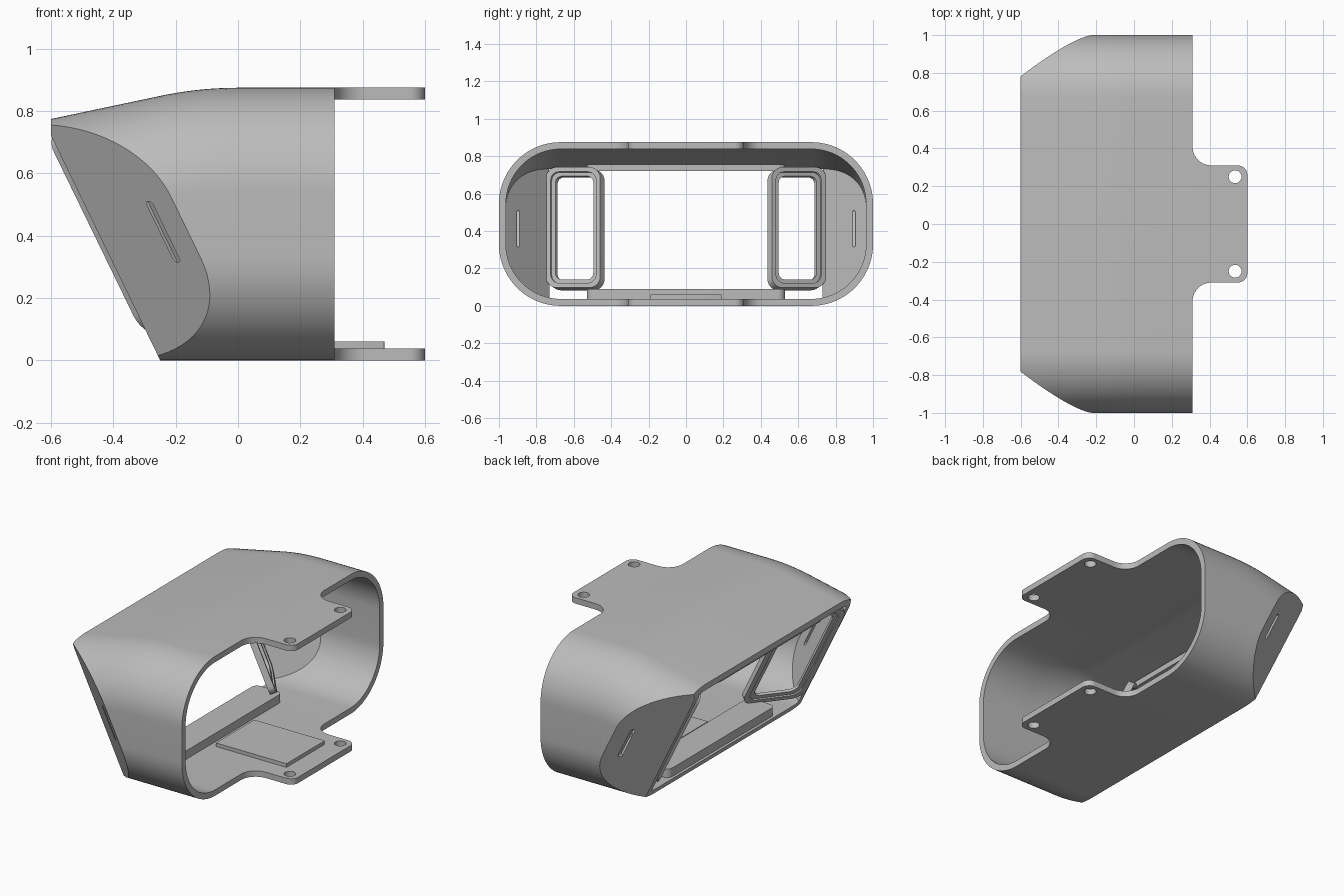
import bpy, bmesh
from math import sin, cos, pi, radians
from mathutils import Matrix

if "Cube" in bpy.data.objects:
    bpy.data.objects.remove(bpy.data.objects["Cube"], do_unlink=True)

grey = bpy.data.materials.new("plain grey")
grey.use_nodes = True
grey.diffuse_color = (0.5, 0.5, 0.5, 1)
grey.node_tree.nodes["Principled BSDF"].inputs["Base Color"].default_value = grey.diffuse_color

LEAN = 0.486      # x run of the slanted front per unit of height
FRONT = -0.25     # where the slanted front meets the ground
TAPER = 0.8       # widening of the angled cheeks
WALL = 0.037
HEIGHT = 0.875
BACK = 0.31


def add_object(name, mesh):
    obj = bpy.data.objects.new(name, mesh)
    bpy.context.collection.objects.link(obj)
    mesh.materials.clear()
    mesh.materials.append(grey)
    return obj


def smooth(obj):
    bpy.ops.object.select_all(action='DESELECT')
    obj.select_set(True)
    bpy.context.view_layer.objects.active = obj
    bpy.ops.object.shade_smooth_by_angle(angle=radians(28))


def arc(cx, cy, r, start, end, n=10):
    angles = [radians(start + (end - start) * i / n) for i in range(n + 1)]
    return [(cx + r * cos(a), cy + r * sin(a)) for a in angles]


def rounded(x0, x1, y0, y1, r, n=10):
    corners = [(x1 - r, y1 - r), (x0 + r, y1 - r), (x0 + r, y0 + r), (x1 - r, y0 + r)]
    return [p for i, c in enumerate(corners) for p in arc(*c, r, 90 * i, 90 * i + 90, n)]


def plate(name, loops, low, high, matrix=Matrix()):
    """Extrude flat outlines (later loops are holes), then place the mesh."""
    curve = bpy.data.curves.new(name, 'CURVE')
    curve.dimensions = '2D'
    curve.fill_mode = 'BOTH'
    curve.extrude = (high - low) / 2
    for loop in loops:
        spline = curve.splines.new('POLY')
        spline.points.add(len(loop) - 1)
        for point, (x, y) in zip(spline.points, loop):
            point.co = (x, y, 0, 1)
        spline.use_cyclic_u = True
    temp = bpy.data.objects.new(name + " outline", curve)
    mesh = bpy.data.meshes.new_from_object(temp)
    bpy.data.objects.remove(temp)
    mesh.transform(matrix @ Matrix.Translation((0, 0, (low + high) / 2)))
    bm = bmesh.new()
    bm.from_mesh(mesh)
    bmesh.ops.remove_doubles(bm, verts=bm.verts, dist=1e-5)
    bmesh.ops.recalc_face_normals(bm, faces=bm.faces)
    bm.to_mesh(mesh)
    bm.free()
    obj = add_object(name, mesh)
    smooth(obj)
    return obj


def roof(x):
    bend, slope = 0.25, 0.211
    if x >= 0:
        return HEIGHT
    if x > -bend:
        return HEIGHT - slope * x * x / (2 * bend)
    return HEIGHT - slope * (-x - bend / 2)


def hull(name, inset, x_end, trim_front):
    """Loft rounded sections along x, then slice the cheeks and the front."""
    bm = bmesh.new()
    stations = [-0.85, -0.6] + [-0.25 + 0.025 * i for i in range(11)] + [x_end]
    rings = []
    for x in stations:
        outline = rounded(inset - 1, 1 - inset, inset, roof(x) - inset, 0.33 - inset, 20)
        rings.append([bm.verts.new((x, y, z)) for y, z in outline])
    for a, b in zip(rings, rings[1:]):
        for i in range(len(a)):
            j = (i + 1) % len(a)
            bm.faces.new((a[i], a[j], b[j], b[i]))
    bm.faces.new(rings[0])
    bm.faces.new(rings[-1])
    edge = 1 + TAPER * -0.04 - inset * 1.05
    cuts = [((0, s * edge, 0), (-TAPER, s, -TAPER * LEAN)) for s in (1, -1)]
    if trim_front:
        cuts += [((FRONT, 0, 0), (-1, 0, -LEAN)), ((-0.6, 0, 0), (-1, 0, 0))]
    for point, normal in cuts:
        bmesh.ops.bisect_plane(bm, geom=bm.verts[:] + bm.edges[:] + bm.faces[:], dist=1e-5,
                               plane_co=point, plane_no=normal, clear_outer=True)
        bmesh.ops.holes_fill(bm, edges=[e for e in bm.edges if e.is_boundary], sides=0)
    bmesh.ops.recalc_face_normals(bm, faces=bm.faces)
    mesh = bpy.data.meshes.new(name)
    bm.to_mesh(mesh)
    bm.free()
    return add_object(name, mesh)


# Hollow shell with a slot in each cheek
shell = hull("shell", 0, BACK, True)
cutters = [hull("cavity_cutter", WALL, 0.4, False)]
slot_place = Matrix(((1, -LEAN, 0, 0), (0, 0, 1, 0), (0, 1, 0, 0), (0, 0, 0, 1)))
slot = rounded(-0.05, -0.03, 0.315, 0.51, 0.0099, 6)
for side in (1, -1):
    cutters.append(plate("slot_cutter", [slot], side * 0.95 - 0.15, side * 0.95 + 0.15, slot_place))
for cutter in cutters:
    cutter.hide_render = True
    mod = shell.modifiers.new("cut", 'BOOLEAN')
    mod.operation = 'DIFFERENCE'
    mod.solver = 'EXACT'
    mod.object = cutter
    bpy.context.view_layer.objects.active = shell
    bpy.ops.object.modifier_apply(modifier=mod.name)
    bpy.data.objects.remove(cutter, do_unlink=True)
smooth(shell)

# Mounting tabs with two screw holes each
half = arc(0.41, 0.41, 0.1, 180, 270) + arc(0.55, 0.26, 0.05, 90, 0)
outline = half + [(x, -y) for x, y in reversed(half)]
holes = [arc(0.535, s * 0.25, 0.034, 0, 345, 23) for s in (1, -1)]
for name, low in (("lower_tab", 0), ("upper_tab", HEIGHT - WALL)):
    plate(name, [outline] + holes, low, low + WALL)

# Raised pad on the floor and the bars along the front opening
plate("floor_pad", [rounded(-0.02, 0.47, -0.19, 0.19, 0.004, 2)], 0.03, 0.06)
plate("lower_bar", [rounded(-0.25, -0.06, -0.53, 0.53, 0.04)], 0.03, 0.09)
plate("upper_bar", [rounded(-0.585, -0.43, -0.53, 0.53, 0.04)], 0.72, 0.755)

# Angled window frames, each a thick ring with a thinner inner lip
for side, label in ((1, "left"), (-1, "right")):
    place = Matrix(((-TAPER, -LEAN, 0.72, FRONT + TAPER * 0.74),
                    (side, 0, side * 0.58, 0),
                    (0, 1, 0.35, 0), (0, 0, 0, 1)))
    rim = rounded(0.447, 0.738, 0.09, 0.735, 0.06)
    step = rounded(0.47, 0.712, 0.115, 0.71, 0.045)
    hole = rounded(0.49, 0.692, 0.137, 0.69, 0.035)
    plate(label + "_frame", [rim, step], -0.02, 0.02, place)
    plate(label + "_frame_lip", [step, hole], -0.01, 0.01, place)
